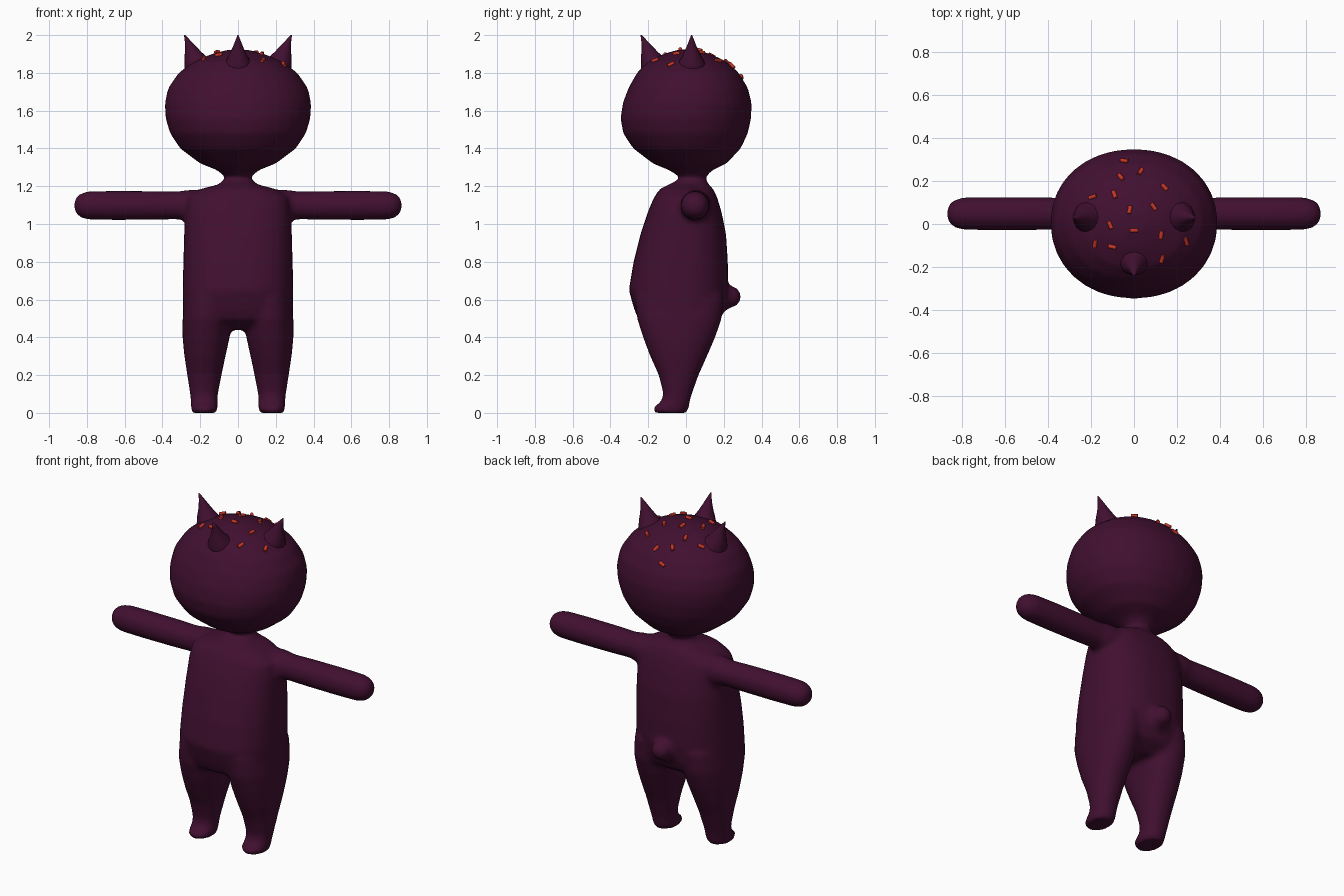
import bpy, bmesh
from math import cos, sin, pi, radians, copysign
from mathutils import Vector, Matrix
from mathutils.bvhtree import BVHTree

if "Cube" in bpy.data.objects:
    bpy.data.objects.remove(bpy.data.objects["Cube"], do_unlink=True)


def material(name, rgb):
    m = bpy.data.materials.new(name)
    m.use_nodes = True
    m.diffuse_color = (*rgb, 1)
    b = m.node_tree.nodes["Principled BSDF"]
    b.inputs["Base Color"].default_value = (*rgb, 1)
    b.inputs["Roughness"].default_value = 0.7
    return m


plum = material("dark plum", (0.053, 0.005, 0.03))
red = material("sprinkle red", (0.55, 0.035, 0.02))


def make_object(name, bm, mat):
    bmesh.ops.recalc_face_normals(bm, faces=bm.faces)
    mesh = bpy.data.meshes.new(name)
    bm.to_mesh(mesh)
    bm.free()
    mesh.materials.append(mat)
    mesh.shade_smooth()
    obj = bpy.data.objects.new(name, mesh)
    bpy.context.collection.objects.link(obj)
    return obj


def loft(bm, rings, place, power=2.0, sides=32):
    """Closed skin over rings of (along, centre u, centre v, radius u, radius v)."""
    loops = []
    for t, cu, cv, ru, rv in rings:
        loop = []
        for i in range(sides):
            a = 2 * pi * i / sides
            c, s = cos(a), sin(a)
            u = cu + ru * copysign(abs(c) ** (2 / power), c)
            v = cv + rv * copysign(abs(s) ** (2 / power), s)
            loop.append(bm.verts.new(place(t, u, v)))
        loops.append(loop)
    for a, b in zip(loops, loops[1:]):
        for i in range(sides):
            j = (i + 1) % sides
            bm.faces.new((a[i], a[j], b[j], b[i]))
    bm.faces.new(loops[0][::-1])
    bm.faces.new(loops[-1])


def upright(t, u, v):
    return (u, v, t)


def section(z, rx, front, back, x=0.0):
    return (z, x, (front + back) / 2, rx, (back - front) / 2)


# Head, neck, torso, legs, arms and tail fused into one soft skin
bm = bmesh.new()
torso = [(0.44, 0.17, -0.14, 0.10), (0.49, 0.28, -0.25, 0.18), (0.55, 0.293, -0.275, 0.205),
         (0.65, 0.293, -0.303, 0.222), (0.8, 0.29, -0.278, 0.222), (0.95, 0.285, -0.24, 0.212),
         (1.07, 0.28, -0.2, 0.187), (1.14, 0.27, -0.17, 0.165), (1.185, 0.2, -0.14, 0.145),
         (1.21, 0.1, -0.09, 0.12), (1.24, 0.07, -0.03, 0.1)]
loft(bm, [section(*r) for r in torso], upright, 2.4)
head = [(1.18, 0.07, -0.035, 0.105), (1.25, 0.07, -0.035, 0.105), (1.285, 0.11, -0.09, 0.14),
        (1.32, 0.2, -0.175, 0.215), (1.4, 0.307, -0.28, 0.29), (1.48, 0.36, -0.333, 0.328),
        (1.56, 0.384, -0.347, 0.345), (1.64, 0.388, -0.335, 0.348), (1.72, 0.37, -0.305, 0.328),
        (1.8, 0.315, -0.26, 0.28), (1.86, 0.235, -0.205, 0.215), (1.9, 0.14, -0.12, 0.13),
        (1.923, 0.05, -0.04, 0.05)]
loft(bm, [section(*r) for r in head], upright, 2.1)

# Leg rows: height, inner x, outer x, front, back
leg = [(0, 0.115, 0.245, -0.165, 0.005), (0.025, 0.105, 0.25, -0.18, 0.015),
       (0.06, 0.108, 0.25, -0.13, 0.02), (0.1, 0.106, 0.254, -0.12, 0.032),
       (0.2, 0.087, 0.269, -0.145, 0.067), (0.3, 0.066, 0.284, -0.19, 0.112),
       (0.4, 0.044, 0.294, -0.228, 0.155), (0.5, 0.035, 0.294, -0.26, 0.19),
       (0.62, 0.03, 0.28, -0.27, 0.2)]
arm = [(0.15, 0.085), (0.27, 0.083), (0.32, 0.074), (0.45, 0.077), (0.65, 0.078),
       (0.79, 0.076), (0.83, 0.066), (0.855, 0.047), (0.868, 0.02)]
for side in (1, -1):
    loft(bm, [section(z, (o - i) / 2, f, b, side * (i + o) / 2) for z, i, o, f, b in leg],
         upright, 2.2)
    loft(bm, [(side * x, 0.048, 1.098, r, r) for x, r in arm], lambda t, u, v: (t, u, v))

tail = [(0.1, 0.085), (0.2, 0.08), (0.23, 0.062), (0.265, 0.05), (0.282, 0.035), (0.29, 0.015)]
loft(bm, [(y, 0, 0.615, r, r) for y, r in tail], lambda t, u, v: (u, t, v))

body = make_object("body", bm, plum)
remesh = body.modifiers.new("fuse", 'REMESH')
remesh.mode = 'VOXEL'
remesh.voxel_size = 0.015
soften = body.modifiers.new("soften", 'SMOOTH')
soften.factor = 0.5
soften.iterations = 8
bpy.context.view_layer.update()
graph = bpy.context.evaluated_depsgraph_get()
skin = bpy.data.meshes.new_from_object(body.evaluated_get(graph))
body.modifiers.clear()
body.data = skin
skin.materials.clear()
skin.materials.append(plum)
skin.shade_smooth()

# Three flared horns leaning outward: one in front, one on each side
horn = [(1.78, 0.17, 0.11), (1.84, 0.195, 0.088), (1.88, 0.222, 0.062), (1.91, 0.237, 0.044),
        (1.94, 0.251, 0.029), (1.97, 0.266, 0.016), (2.0, 0.283, 0.003)]


def add_horn(name, direction, offset):
    out = Vector(direction)
    across = Vector((-out.y, out.x, 0))
    bm = bmesh.new()
    loft(bm, [(z, c, 0, r, r * 0.9) for z, c, r in horn],
         lambda t, u, v: out * u + across * v + Vector((*offset, t)), 2, 20)
    make_object(name, bm, plum)


add_horn("front_horn", (0, -1, 0), (0, 0.045))
add_horn("left_horn", (1, 0, 0), (0, 0.03))
add_horn("right_horn", (-1, 0, 0), (0, 0.03))

# Sprinkles laid on the crown: x, y, heading in degrees
spots = [(-.045, .29, -35), (.03, .24, 70), (-.06, .215, -60), (.14, .17, -50), (-.19, .125, 10),
         (-.09, .135, -70), (-.02, .065, 80), (.09, .08, -55), (-.11, -.005, -65), (0, -.03, 0),
         (.125, -.05, 85), (.24, -.08, -60), (-.18, -.09, 75), (-.1, -.105, -10), (.13, -.16, 80)]
tree = BVHTree.FromPolygons([v.co for v in skin.vertices], [p.vertices for p in skin.polygons])
bm = bmesh.new()
for x, y, angle in spots:
    point, normal, _, _ = tree.ray_cast(Vector((x, y, 3)), Vector((0, 0, -1)))
    if normal.z < 0:
        normal = -normal
    heading = Vector((cos(radians(angle)), sin(radians(angle)), 0))
    along = (heading - normal * heading.dot(normal)).normalized()
    side = normal.cross(along)
    turn = Matrix((side, normal, along)).transposed().to_4x4()
    bmesh.ops.create_cone(bm, cap_ends=True, segments=8, radius1=0.01, radius2=0.01, depth=0.037,
                          matrix=Matrix.Translation(point + normal * 0.004) @ turn)
sprinkles = make_object("sprinkles", bm, red)
bpy.context.view_layer.objects.active = sprinkles
sprinkles.select_set(True)
bpy.ops.object.shade_smooth_by_angle(angle=radians(50))
